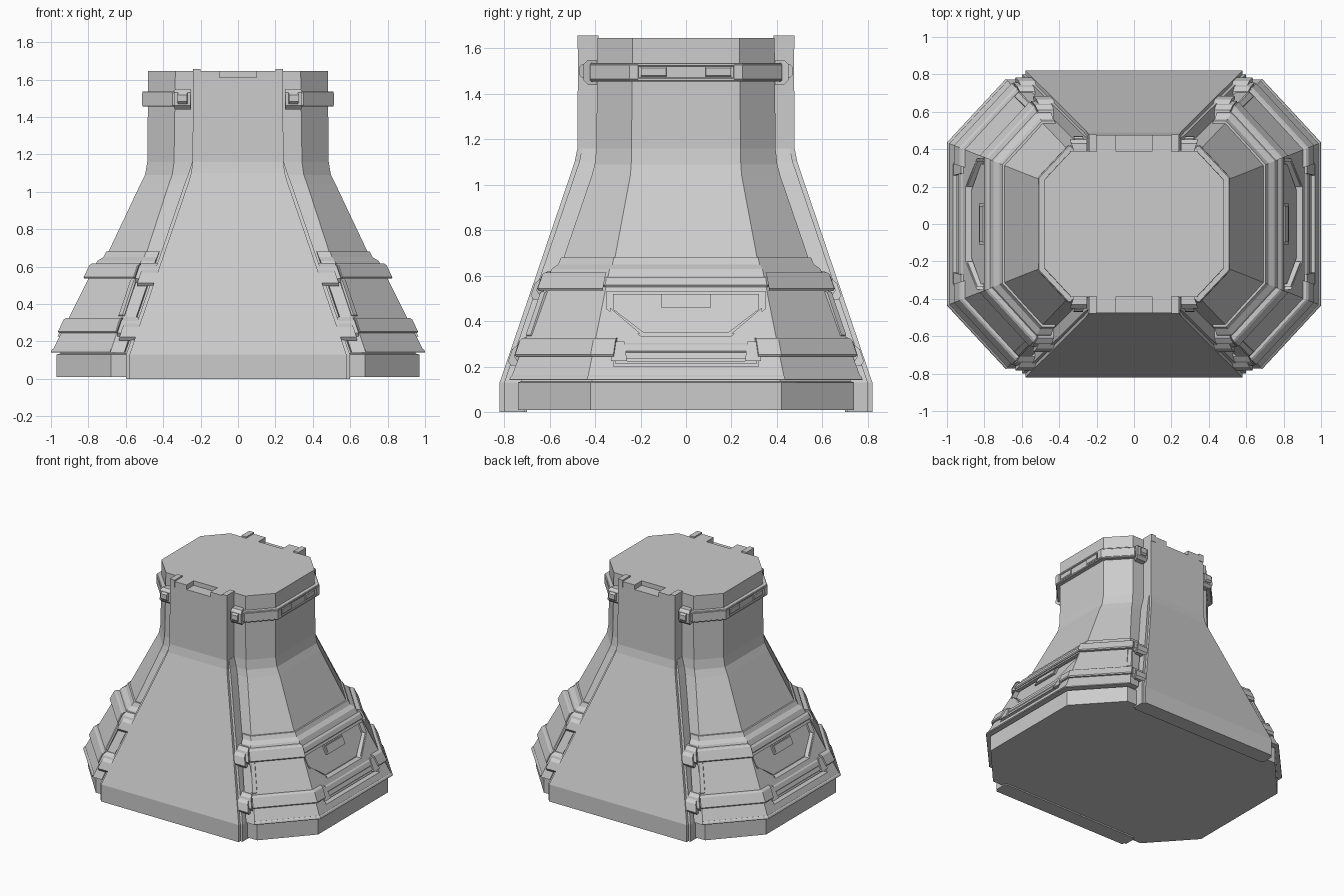
import bpy, bmesh

if "Cube" in bpy.data.objects:
    bpy.data.objects.remove(bpy.data.objects["Cube"])

# Body section by height: z, side x, side edge y, chamfer end x, front y
BODY = [(0.01, .97, .42, .68, .74), (.13, .97, .42, .68, .74), (.135, .95, .415, .665, .725),
        (1.04, .522, .245, .37, .415), (1.09, .497, .241, .352, .402),
        (1.16, .485, .24, .342, .394), (1.645, .48, .235, .335, .39)]
# Front slab by height: z, half width, outer y
SLAB = [(0, .58, .82), (.13, .58, .82), (1.05, .265, .507), (1.1, .25, .49),
        (1.16, .243, .478), (1.61, .24, .475)]


def sample(table, z):
    """Interpolate a table of rows at height z."""
    for lo, hi in zip(table, table[1:]):
        if z <= hi[0]:
            t = max(0, (z - lo[0]) / (hi[0] - lo[0]))
            return [p + (q - p) * t for p, q in zip(lo[1:], hi[1:])]
    return list(table[-1][1:])


def skin(z, s, off=0):
    """Point on the right half of the body. |s|: 0 side centre, 1 side edge,
    2 chamfer end, 3 slab edge; the sign of s picks the y side."""
    a, b, c, d = sample(BODY, z)
    e = sample(SLAB, z)[0]
    pts = [(a + off, 0), (a + off, b + .4 * off), (c + .4 * off, d + off), (e, d + off)]
    i = min(int(abs(s)), 2)
    t = abs(s) - i
    x = pts[i][0] + (pts[i + 1][0] - pts[i][0]) * t
    y = pts[i][1] + (pts[i + 1][1] - pts[i][1]) * t
    return (x, y if s > 0 else -y, z)


def loft(name, rings, mirror=(False, False)):
    """Join closed rings of points into a capped solid."""
    bm = bmesh.new()
    vs = [[bm.verts.new(p) for p in r] for r in rings]
    n = len(vs[0])
    for r0, r1 in zip(vs, vs[1:]):
        for i in range(n):
            j = (i + 1) % n
            bm.faces.new((r0[i], r0[j], r1[j], r1[i]))
    bm.faces.new(vs[0])
    bm.faces.new(vs[-1])
    bmesh.ops.recalc_face_normals(bm, faces=bm.faces)
    me = bpy.data.meshes.new(name)
    bm.to_mesh(me)
    bm.free()
    ob = bpy.data.objects.new(name, me)
    bpy.context.collection.objects.link(ob)
    if any(mirror):
        m = ob.modifiers.new("Mirror", 'MIRROR')
        m.use_axis = (mirror[0], mirror[1], False)
        m.use_mirror_merge = False
    return ob


def wrap(name, svals, profile, both_y=False):
    """Sweep a (z, offset) profile around the body, mirrored to the left."""
    return loft(name, [[skin(z, s, o) for z, o in profile] for s in svals], (True, both_y))


def bar(z0, z1, off, bev=.008, base=-.02):
    return [(z0, base), (z0, off - bev), (z0 + bev, off), (z1 - bev, off), (z1, off - bev), (z1, base)]


def plate(name, poly, off, base=-.02, both_y=False):
    """Flat plate with a (y, z) outline lying on the sloped side face."""
    return loft(name, [[(sample(BODY, z)[0] + o, y, z) for y, z in poly] for o in (base, off)],
                (True, both_y))


def box(name, x0, x1, y0, y1, z0, z1):
    return loft(name, [[(x0, y0, z), (x1, y0, z), (x1, y1, z), (x0, y1, z)] for z in (z0, z1)],
                (True, True))


# Main flared tower
rings = []
for row in BODY:
    half = [skin(row[0], s) for s in (-2, -1, 1, 2)]
    rings.append(half + [(-x, y, z) for x, y, z in reversed(half)])
loft("tower_body", rings)

# Front and back slabs with a set-back flange along their edges
loft("face_slab", [[(-w, y, z), (w, y, z), (w, y - .12, z), (-w, y - .12, z)]
                   for z, w, y in SLAB], (False, True))
loft("slab_flange", [[(-w - f, y - .02, z), (w + f, y - .02, z), (w + f, y - .11, z), (-w - f, y - .11, z)]
                     for (z, w, y), f in zip(SLAB[:5], (.018, .018, .018, .014, .002))], (False, True))
box("slab_crown", .1, .2, .38, .475, 1.60, 1.645)
box("slab_corner_post", .2, .24, .385, .478, 1.60, 1.656)

# Lower armour shell with hatch and vent openings
ALL = (-2.7, -2, -1, 1, 2, 2.7)
shell = loft("armour_shell", [[skin(z, s, o) for z, o in
             [(.14, -.02), (.14, .05), (.63, .036), (.65, .014), (.68, .012), (.68, -.02)]] for s in ALL])
HATCH = [(-.35, .53), (-.35, .455), (-.2, .335), (.2, .335), (.35, .455), (.35, .53)]
VENT = [(-.32, .2), (.32, .2), (.32, .236), (-.32, .236)]
for poly in (HATCH, VENT):
    cut = loft("cutter", [[(sample(BODY, z)[0] + o, y, z) for y, z in poly] for o in (.004, .2)])
    mod = shell.modifiers.new("Cut", 'BOOLEAN')
    mod.operation, mod.solver, mod.object = 'DIFFERENCE', 'EXACT', cut
    bpy.context.view_layer.objects.active = shell
    bpy.ops.object.modifier_apply(modifier=mod.name)
    bpy.data.objects.remove(cut)
m = shell.modifiers.new("Mirror", 'MIRROR')
m.use_mirror_merge = False

# Hatch door, corner braces, handle and vent slats
plate("hatch_door", [(y * .92, .435 + (z - .435) * .88) for y, z in HATCH], .018)
plate("hatch_brace", [(.2, .345), (.225, .345), (.335, .435), (.335, .46)], .04, both_y=True)
plate("hatch_handle", [(-.11, .46), (.11, .46), (.11, .52), (-.11, .52)], .032)
plate("handle_inset", [(-.095, .472), (.095, .472), (.095, .515), (-.095, .515)], .036)
plate("vent_slat", [(-.31, .212), (.31, .212), (.31, .224), (-.31, .224)], .03)
plate("vent_clip", [(.26, .225), (.33, .225), (.32, .31), (.27, .31)], .058, both_y=True)

# Armour bands: thin continuous strap plus thick corner sections
for tag, z0, z1, inner in (("upper", .535, .615, .36), ("lower", .245, .325, .3)):
    wrap(tag + "_strap", ALL, bar(z0 + .015, z1 - .02, .052))
    s0 = inner / sample(BODY, z0)[1]
    wrap(tag + "_band", (s0, 1, 2, 2.05), bar(z0, z1, .068), True)
    # Clamp block and hook locking the band to the slab
    wrap(tag + "_clamp", (2.1, 2.85), bar(z0 - .02, z1 + .005, .07, .02), True)
    wrap(tag + "_clamp_hook", (2.3, 3.05), bar(z0 - .04, z1 - .03, .088, .018), True)
wrap("shell_seam", (1.93, 2, 2.1), bar(.335, .53, .05, .005), True)
wrap("lower_lip", (-2, -1, 1, 2), bar(.14, .16, .055, .004))

# Collar strap round the neck with raised blocks and clamps
wrap("collar_strap", ALL, bar(1.46, 1.535, .022))
wrap("collar_rim_low", (-2, -1, 1, 2), bar(1.455, 1.472, .03, .004))
wrap("collar_rim_high", (-2, -1, 1, 2), bar(1.52, 1.537, .03, .004))
wrap("collar_band", (.85, 1, 2, 2.1), bar(1.457, 1.535, .032), True)
wrap("collar_lug", (.35, .8), bar(1.475, 1.52, .03, .006), True)
wrap("collar_clamp", (2.15, 2.9), bar(1.44, 1.55, .06, .02), True)
wrap("collar_clamp_bolt", (2.35, 2.75), bar(1.47, 1.53, .078, .012), True)
